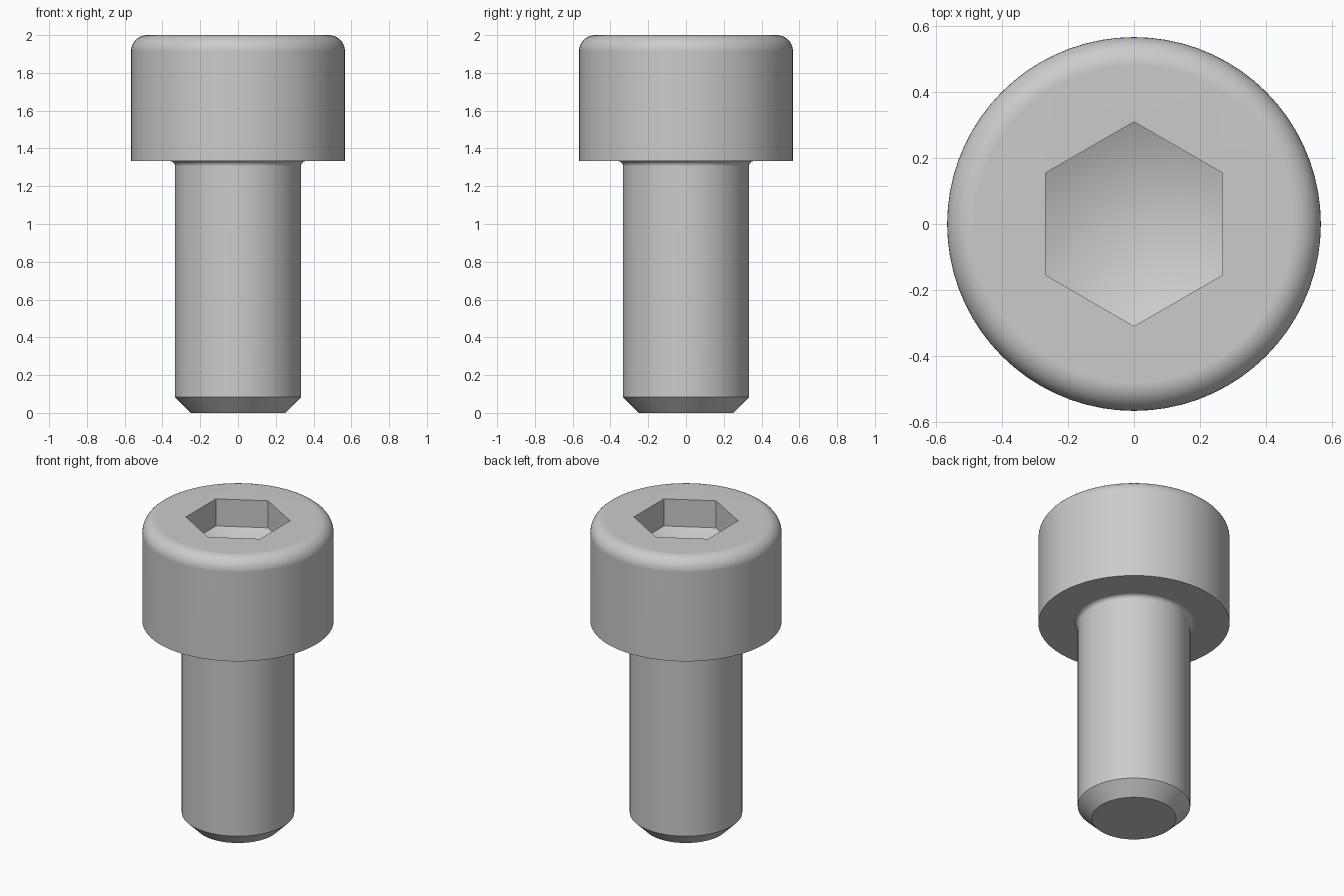
import bpy
import bmesh
from math import sin, cos, pi, radians, tan

cube = bpy.data.objects.get("Cube")
if cube:
    bpy.data.objects.remove(cube, do_unlink=True)

SIDES = 72
HEAD_R, HEAD_BASE, TOP = 0.566, 1.333, 2.0
SHANK_R, CHAMFER = 0.333, 0.083
ROUND, FILLET = 0.085, 0.027
HEX_FLAT, HEX_WALL = 0.268, 0.177   # half width across flats, wall depth

bm = bmesh.new()


def ring(radius, z, sides, phase=0.0):
    """A closed loop of vertices around the z axis."""
    return [bm.verts.new((radius * cos(2 * pi * i / sides + phase),
                          radius * sin(2 * pi * i / sides + phase), z))
            for i in range(sides)]


def skin(a, b):
    """Quads between two rings of equal length."""
    n = len(a)
    for i in range(n):
        j = (i + 1) % n
        bm.faces.new((a[i], a[j], b[j], b[i]))


def loop_edges(loop):
    return [bm.edges.get((v, loop[(i + 1) % len(loop)])) or
            bm.edges.new((v, loop[(i + 1) % len(loop)]))
            for i, v in enumerate(loop)]


def arc(cx, cz, radius, start, end, steps):
    angles = [radians(start + (end - start) * i / steps) for i in range(steps + 1)]
    return [(cx + radius * cos(a), cz + radius * sin(a)) for a in angles]


# Outer profile: chamfered tip, shank, under-head fillet, head, rounded rim
profile = [(SHANK_R - CHAMFER, 0), (SHANK_R, CHAMFER)]
profile += arc(SHANK_R + FILLET, HEAD_BASE - FILLET, FILLET, 180, 90, 5)
profile += [(HEAD_R, HEAD_BASE)]
profile += arc(HEAD_R - ROUND, TOP - ROUND, ROUND, 0, 90, 10)
rings = [ring(r, z, SIDES) for r, z in profile]
for low, high in zip(rings, rings[1:]):
    skin(low, high)
bm.faces.new(rings[0])

# Hexagonal socket with a shallow conical floor
hex_r = HEX_FLAT / cos(pi / 6)
rim = ring(hex_r, TOP, 6, pi / 2)
floor = ring(hex_r, TOP - HEX_WALL, 6, pi / 2)
skin(rim, floor)
apex = bm.verts.new((0, 0, TOP - HEX_WALL - HEX_FLAT * tan(pi / 6)))
for i in range(6):
    bm.faces.new((floor[i], floor[(i + 1) % 6], apex))

# Flat top face around the socket
bmesh.ops.triangle_fill(bm, use_beauty=True, normal=(0, 0, 1),
                        edges=loop_edges(rings[-1]) + loop_edges(rim))
bmesh.ops.recalc_face_normals(bm, faces=bm.faces)

mesh = bpy.data.meshes.new("socket_head_bolt")
bm.to_mesh(mesh)
bm.free()
bolt = bpy.data.objects.new("socket_head_bolt", mesh)
bpy.context.collection.objects.link(bolt)

# Plain grey metal
grey = bpy.data.materials.new("light_grey")
grey.use_nodes = True
colour = (0.6, 0.6, 0.6, 1)
grey.diffuse_color = colour
grey.node_tree.nodes["Principled BSDF"].inputs["Base Color"].default_value = colour
mesh.materials.append(grey)

# Smooth shading with crisp edges and flat large faces
bpy.ops.object.select_all(action="DESELECT")
bolt.select_set(True)
bpy.context.view_layer.objects.active = bolt
bpy.ops.object.shade_smooth_by_angle(angle=radians(40))
weighted = bolt.modifiers.new("weighted_normals", "WEIGHTED_NORMAL")
weighted.keep_sharp = True
